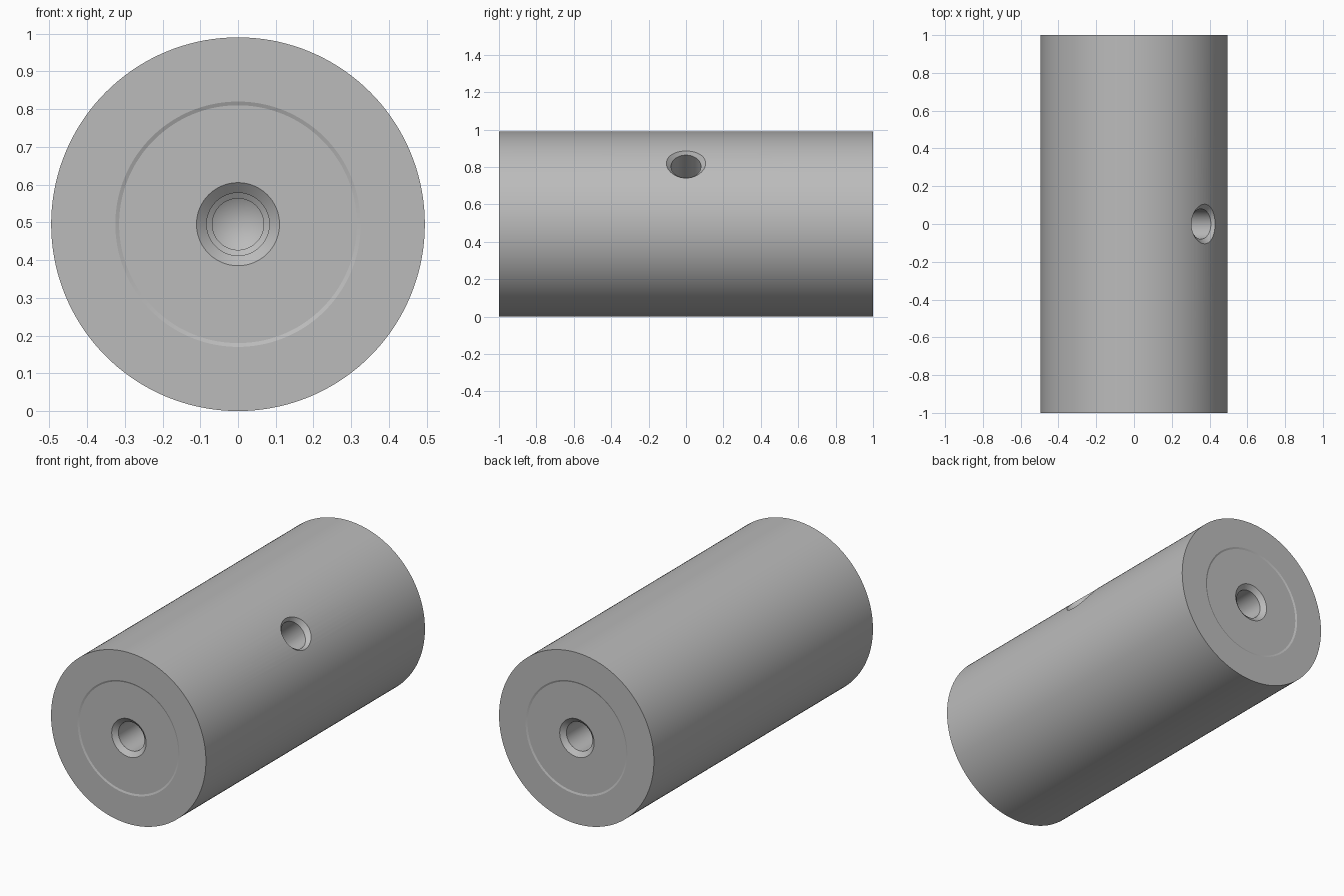
import bpy
import bmesh
import math
from mathutils import Matrix, Vector

if "Cube" in bpy.data.objects:
    bpy.data.objects.remove(bpy.data.objects["Cube"])

RADIUS = 0.495
CENTRE = Vector((0, 0, RADIUS))

steel = bpy.data.materials.new("machined grey")
steel.use_nodes = True
grey = (0.5, 0.5, 0.5, 1)
steel.diffuse_color = grey
steel.node_tree.nodes["Principled BSDF"].inputs["Base Color"].default_value = grey


def lathe(name, profile, matrix, steps=144):
    """Spin (radius, height) points around local z into a closed solid."""
    bm = bmesh.new()
    verts = [bm.verts.new((r, 0, h)) for r, h in profile]
    edges = [bm.edges.new(pair) for pair in zip(verts, verts[1:])]
    bmesh.ops.spin(bm, geom=verts + edges, cent=(0, 0, 0), axis=(0, 0, 1),
                   angle=math.tau, steps=steps, use_merge=True)
    bmesh.ops.remove_doubles(bm, verts=bm.verts, dist=1e-5)
    bmesh.ops.recalc_face_normals(bm, faces=bm.faces)
    mesh = bpy.data.meshes.new(name)
    bm.to_mesh(mesh)
    bm.free()
    mesh.materials.append(steel)
    obj = bpy.data.objects.new(name, mesh)
    obj.matrix_world = matrix
    bpy.context.collection.objects.link(obj)
    return obj


# One end: drilled pilot, stepped bore, countersink, shallow ring step, rim
end = [(0, 0.55), (0.068, 0.59), (0.068, 0.62), (0.083, 0.63), (0.083, 0.973),
       (0.11, 0.996), (0.315, 0.996), (0.325, 1), (RADIUS, 1)]
profile = end + [(r, -h) for r, h in reversed(end)]
body = lathe("cylinder_body", profile,
             Matrix.Translation(CENTRE) @ Matrix.Rotation(math.pi / 2, 4, 'X'))

# Countersunk hole drilled into the upper left of the side
hole = [(0, 0.13), (0.08, 0.17), (0.08, 0.47), (0.103, 0.493), (0.118, 0.508),
        (0.118, 0.6), (0, 0.6)]
tilt = math.radians(90 - 41)
cutter = lathe("side_hole_cutter", hole,
               Matrix.Translation(CENTRE) @ Matrix.Rotation(tilt, 4, 'Y'), 64)
cutter.hide_render = True

bpy.context.view_layer.update()
cut = body.modifiers.new("side hole", 'BOOLEAN')
cut.operation = 'DIFFERENCE'
cut.solver = 'EXACT'
cut.object = cutter

bpy.ops.object.select_all(action='DESELECT')
body.select_set(True)
bpy.context.view_layer.objects.active = body
bpy.ops.object.modifier_apply(modifier=cut.name)
bpy.data.objects.remove(cutter)
bpy.ops.object.shade_smooth_by_angle(angle=math.radians(15))
